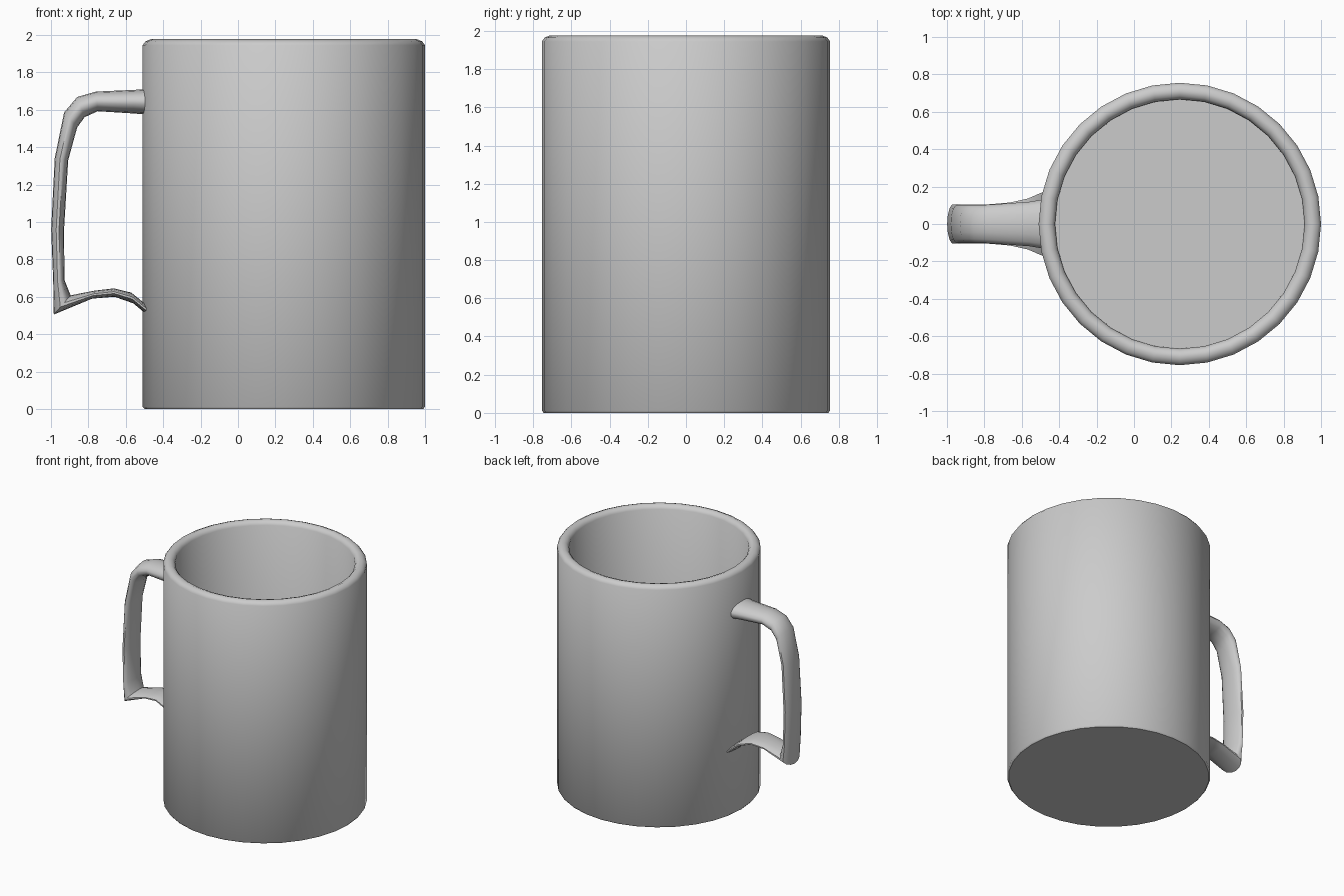
import bpy, bmesh
from math import sin, cos, pi

if "Cube" in bpy.data.objects:
    bpy.data.objects.remove(bpy.data.objects["Cube"])


def skin(name, rings, angle):
    """Bridge a list of vertex rings, cap both ends and smooth the result."""
    bm = bmesh.new()
    loops = [[bm.verts.new(p) for p in ring] for ring in rings]
    n = len(loops[0])
    for a, b in zip(loops, loops[1:]):
        for i in range(n):
            j = (i + 1) % n
            bm.faces.new((a[i], a[j], b[j], b[i]))
    bm.faces.new(loops[0][::-1])
    bm.faces.new(loops[-1])
    bmesh.ops.recalc_face_normals(bm, faces=bm.faces)
    mesh = bpy.data.meshes.new(name)
    bm.to_mesh(mesh)
    bm.free()
    obj = bpy.data.objects.new(name, mesh)
    bpy.context.collection.objects.link(obj)
    bpy.ops.object.select_all(action='DESELECT')
    obj.select_set(True)
    bpy.context.view_layer.objects.active = obj
    bpy.ops.object.shade_smooth_by_angle(angle=angle)
    return obj


# Hollow cup: (radius, height) from the base, over the rim, down to the floor
SIDES = 32
CX = 0.245
profile = [(0.745, 0), (0.755, 0.012), (0.755, 1.945), (0.74, 1.965),
           (0.712, 1.977), (0.685, 1.968), (0.667, 1.945), (0.665, 0.10)]
skin("mug_body", [[(CX + r * cos(2 * pi * i / SIDES), r * sin(2 * pi * i / SIDES), z)
                   for i in range(SIDES)] for r, z in profile], 0.8)

# Handle: outer edge (x, z), inner edge (x, z), half width in y
sections = [
    (-0.45, 1.712, -0.45, 1.572, 0.14),
    (-0.56, 1.706, -0.56, 1.580, 0.122),
    (-0.76, 1.697, -0.75, 1.592, 0.107),
    (-0.86, 1.668, -0.82, 1.560, 0.103),
    (-0.93, 1.585, -0.86, 1.505, 0.103),
    (-0.98, 1.340, -0.908, 1.330, 0.105),
    (-0.999, 0.960, -0.930, 0.960, 0.108),
    (-0.988, 0.680, -0.928, 0.690, 0.108),
    (-0.985, 0.505, -0.895, 0.608, 0.108),
    (-0.78, 0.590, -0.77, 0.632, 0.108),
    (-0.66, 0.600, -0.665, 0.645, 0.118),
    (-0.56, 0.565, -0.57, 0.622, 0.14),
    (-0.50, 0.515, -0.50, 0.565, 0.17),
    (-0.45, 0.475, -0.45, 0.525, 0.185),
]
N = 14
rings = []
for ox, oz, ix, iz, w in sections:
    ring = []
    for i in range(N):
        c, s = cos(2 * pi * i / N), sin(2 * pi * i / N)
        ring.append(((ox + ix) / 2 + (ox - ix) / 2 * c, w * s,
                     (oz + iz) / 2 + (oz - iz) / 2 * c))
    rings.append(ring)
skin("handle", rings, 0.9)
